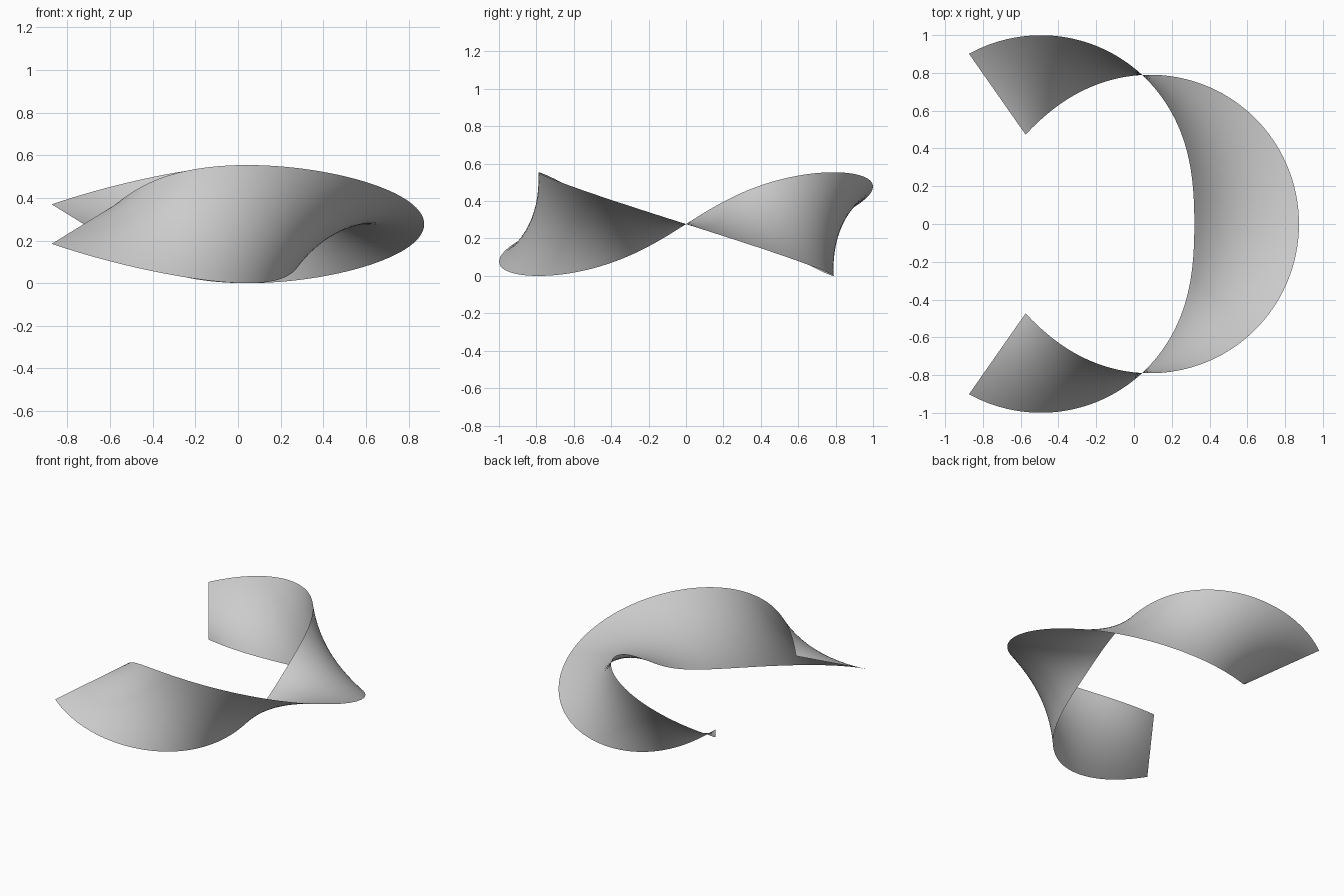
import bpy, bmesh
from math import sin, cos, radians

if "Cube" in bpy.data.objects:
    bpy.data.objects.remove(bpy.data.objects["Cube"])

R, W = 0.839, 0.277          # centre-line radius and half width
CX, CZ = -0.2425, 0.277      # centre of the arc
END = radians(125)           # arc runs from -END to END
TWIST = 1.284                # strip rotation per unit of arc angle
NU, NV = 200, 16


def strip_point(u, v):
    r = R + v * cos(TWIST * u)
    return (CX + r * cos(u), r * sin(u), CZ - v * sin(TWIST * u))


# Open twisted ribbon: a straight ruling swept and rotated along the arc
bm = bmesh.new()
rows = [[bm.verts.new(strip_point(END * (2 * i / NU - 1), W * (2 * j / NV - 1)))
         for j in range(NV + 1)] for i in range(NU + 1)]
for a, b in zip(rows, rows[1:]):
    for j in range(NV):
        bm.faces.new((a[j], b[j], b[j + 1], a[j + 1])).smooth = True

mesh = bpy.data.meshes.new("twisted_strip")
bm.to_mesh(mesh)
bm.free()
strip = bpy.data.objects.new("twisted_strip", mesh)
bpy.context.collection.objects.link(strip)
